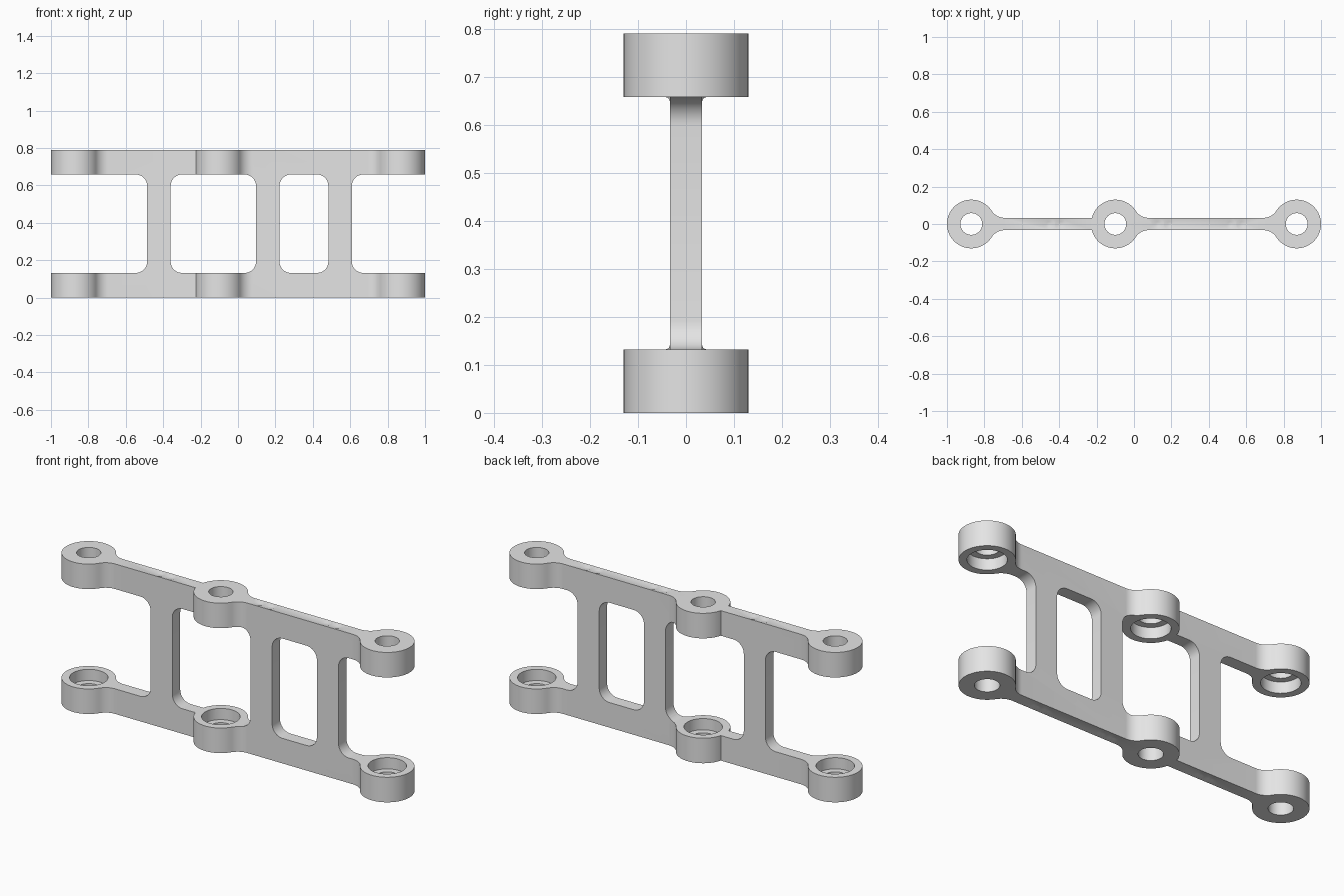
import bpy
import bmesh
from math import sin, cos, pi, asin, atan2, sqrt, radians
from mathutils import Matrix, Vector

cube = bpy.data.objects.get("Cube")
if cube:
    bpy.data.objects.remove(cube, do_unlink=True)

HEIGHT, RAIL = 0.79, 0.132       # total height, height of each rail
WEB, BOSS, FILLET = 0.033, 0.13, 0.08
BORE, SEAT = 0.058, 0.092        # through hole and wider bearing seat
BOSS_X = (-0.87, -0.10, 0.87)
LEG_X = (-0.423, 0.159, 0.546)
LEG_HALF = 0.063

grey = bpy.data.materials.new("light grey")
grey.use_nodes = True
colour = (0.78, 0.78, 0.78, 1)
grey.diffuse_color = colour
grey.node_tree.nodes["Principled BSDF"].inputs["Base Color"].default_value = colour


def arc(cx, cy, r, start, end, n):
    angles = [start + (end - start) * i / n for i in range(n + 1)]
    return [(cx + r * cos(a), cy + r * sin(a)) for a in angles]


def finish(name, bm):
    bmesh.ops.recalc_face_normals(bm, faces=bm.faces)
    mesh = bpy.data.meshes.new(name)
    bm.to_mesh(mesh)
    bm.free()
    mesh.materials.append(grey)
    obj = bpy.data.objects.new(name, mesh)
    bpy.context.collection.objects.link(obj)
    return obj


def extrude(bm, points, push):
    face = bm.faces.new([bm.verts.new(p) for p in points])
    new = bmesh.ops.extrude_face_region(bm, geom=[face])["geom"]
    verts = [g for g in new if isinstance(g, bmesh.types.BMVert)]
    bmesh.ops.translate(bm, verts=verts, vec=Vector(push))


def cylinder(bm, x, z0, z1, r0, r1, sides):
    bmesh.ops.create_cone(bm, cap_ends=True, segments=sides, radius1=r0, radius2=r1,
                          depth=z1 - z0, matrix=Matrix.Translation((x, 0, (z0 + z1) / 2)))


def cut(target, cutter):
    cutter.hide_render = True
    mod = target.modifiers.new("cut", 'BOOLEAN')
    mod.operation, mod.solver, mod.object = 'DIFFERENCE', 'EXACT', cutter
    bpy.ops.object.select_all(action='DESELECT')
    bpy.context.view_layer.objects.active = target
    target.select_set(True)
    bpy.ops.object.modifier_apply(modifier=mod.name)
    bpy.data.objects.remove(cutter, do_unlink=True)


# Plan outline: three round bosses joined by a thin web with filleted necks
reach = sqrt((BOSS + FILLET) ** 2 - (WEB + FILLET) ** 2)
touch = atan2(WEB + FILLET, reach)
left, middle, right = BOSS_X
side = arc(left, 0, BOSS, pi, touch, 32)
side += arc(left + reach, WEB + FILLET, FILLET, touch + pi, 1.5 * pi, 12)[1:]
side += arc(middle, 0, BOSS, pi - asin(WEB / BOSS), touch, 28)
side += arc(middle + reach, WEB + FILLET, FILLET, touch + pi, 1.5 * pi, 12)[1:]
side += arc(right - reach, WEB + FILLET, FILLET, 1.5 * pi, 2 * pi - touch, 12)
side += arc(right, 0, BOSS, pi - touch, 0, 32)[1:]
outline = side + [(x, -y) for x, y in reversed(side[1:-1])]
bm = bmesh.new()
extrude(bm, [(x, y, 0) for x, y in outline], (0, 0, HEIGHT))
frame = finish("hinge_frame", bm)

# Rounded openings between the legs and past the outer legs
edges = [-1.3] + [x + s * LEG_HALF for x in LEG_X for s in (-1, 1)] + [1.3]
corner = 0.06
bm = bmesh.new()
for x0, x1 in zip(edges[::2], edges[1::2]):
    low, high = RAIL + corner, HEIGHT - RAIL - corner
    centres = [(x1 - corner, high), (x0 + corner, high), (x0 + corner, low), (x1 - corner, low)]
    loop = []
    for i, (cx, cz) in enumerate(centres):
        loop += arc(cx, cz, corner, i * pi / 2, (i + 1) * pi / 2, 8)
    extrude(bm, [(x, -0.3, z) for x, z in loop], (0, 0.6, 0))
cut(frame, finish("opening_cutter", bm))

# Through bores, then wider seats on the inner side of each boss
bm = bmesh.new()
for x in BOSS_X:
    cylinder(bm, x, -0.1, HEIGHT + 0.1, BORE, BORE, 48)
cut(frame, finish("bore_cutter", bm))
bm = bmesh.new()
for x in BOSS_X:
    cylinder(bm, x, 0.073, HEIGHT - 0.073, SEAT, SEAT, 48)
cut(frame, finish("seat_cutter", bm))

# Paired shallow dimples at both ends of every leg
bm = bmesh.new()
for x in LEG_X:
    for dx in (-0.032, 0.032):
        cylinder(bm, x + dx, HEIGHT - 0.006, HEIGHT + 0.006, 0.012, 0.046, 24)
        cylinder(bm, x + dx, -0.006, 0.006, 0.046, 0.012, 24)
cut(frame, finish("dimple_cutter", bm))

bpy.ops.object.shade_smooth_by_angle(angle=radians(30))
